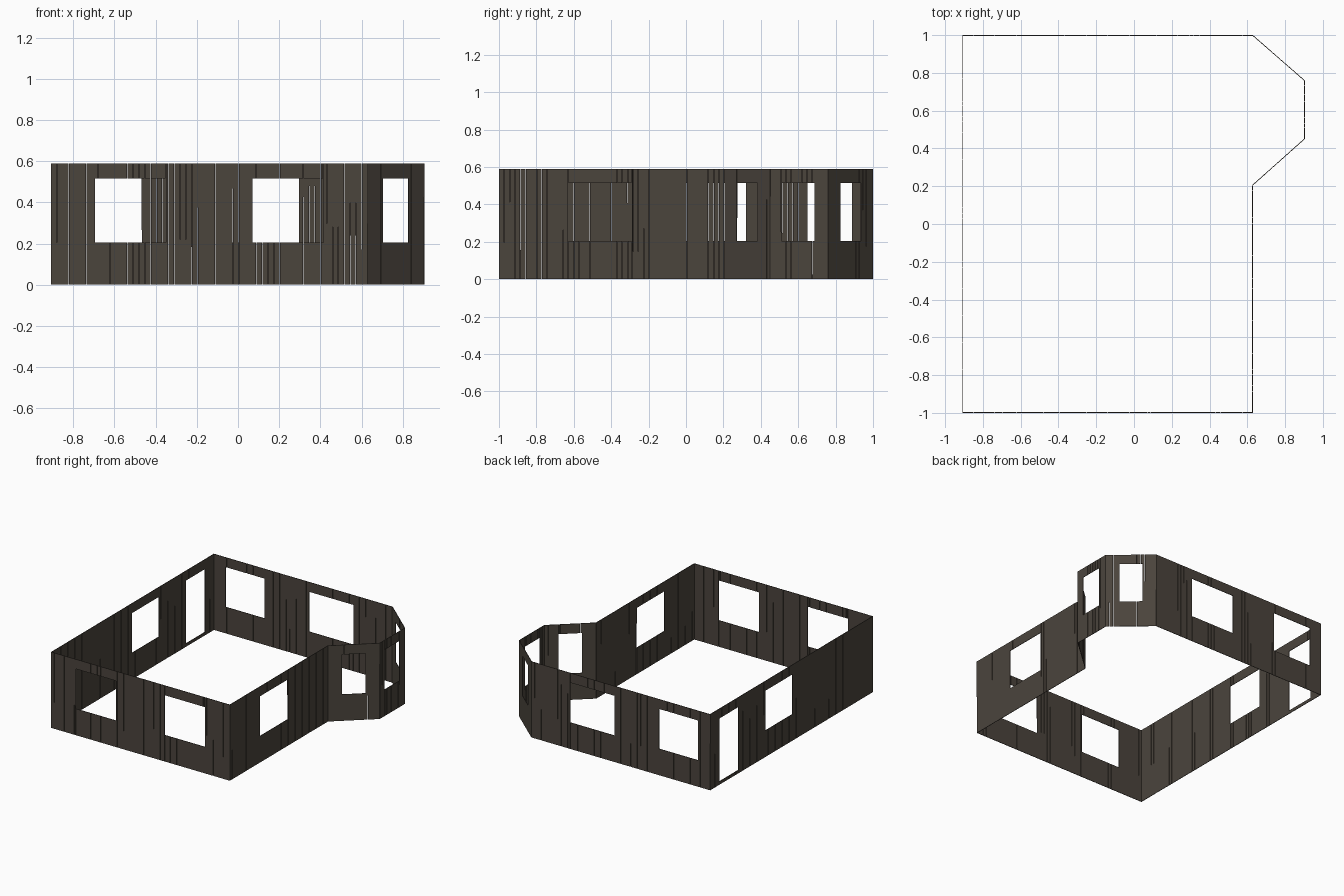
import bpy, bmesh, random
from mathutils import Vector

if "Cube" in bpy.data.objects:
    bpy.data.objects.remove(bpy.data.objects["Cube"])

random.seed(4)
HEIGHT, THICK, PITCH = 0.59, 0.004, 0.0285
SILL, HEAD = 0.205, 0.515

wood = bpy.data.materials.new("dark_weathered_wood")
wood.diffuse_color = (0.07, 0.058, 0.046, 1)
wood.use_nodes = True
wood.node_tree.nodes["Principled BSDF"].inputs["Base Color"].default_value = wood.diffuse_color


def board(bm, start, along, inward, a, b, z0, z1):
    """One thin board between distances a and b along a wall."""
    base = [start + along * a, start + along * b,
            start + along * b + inward * THICK, start + along * a + inward * THICK]
    low = [bm.verts.new((p.x, p.y, z0)) for p in base]
    high = [bm.verts.new((p.x, p.y, z1)) for p in base]
    bm.faces.new(low[::-1])
    bm.faces.new(high)
    for i in range(4):
        j = (i + 1) % 4
        bm.faces.new((low[i], low[j], high[j], high[i]))


def wall(name, p, q, openings):
    """Plank wall from p to q; openings are (from, to, bottom, top) along it."""
    start, end = Vector(p), Vector(q)
    length = (end - start).length
    along = (end - start) / length
    inward = Vector((-along.y, along.x))
    count = round(length / PITCH)
    cuts = {i * length / count for i in range(count + 1)}
    for o in openings:
        cuts = {c for c in cuts if min(abs(c - o[0]), abs(c - o[1])) > 0.006}
        cuts |= {o[0], o[1]}
    cuts = sorted(cuts | {0.0, length})
    bm = bmesh.new()
    for a, b in zip(cuts, cuts[1:]):
        spans = [(0, HEIGHT)]
        for o in openings:
            if o[0] < (a + b) / 2 < o[1]:
                spans = [(0, o[2]), (o[3], HEIGHT)]
        # full columns are butted from two boards at a random height
        if len(spans) == 1:
            z = random.uniform(0.12, 0.48)
            spans = [(0, z), (z, HEIGHT)]
        for z0, z1 in spans:
            gap = random.choice((0.0003, 0.0005, 0.001, 0.0025))
            board(bm, start, along, inward, a + gap / 2, b - gap / 2, z0, z1)
    bmesh.ops.recalc_face_normals(bm, faces=bm.faces)
    me = bpy.data.meshes.new(name)
    bm.to_mesh(me)
    bm.free()
    me.materials.append(wood)
    bpy.context.collection.objects.link(bpy.data.objects.new(name, me))


def window(a, b):
    return (a, b, SILL, HEAD)


# Floor plan, counter-clockwise
L, R, B = -0.908, 0.63, 0.905
Y0, Y1, Y2, Y3 = 0.205, 0.45, 0.76, 1.0
diag = (Vector((B, Y1)) - Vector((R, Y0))).length
diag2 = (Vector((R, Y3)) - Vector((B, Y2))).length

wall("front_wall", (L, -1), (R, -1), [window(-0.695 - L, -0.35 - L), window(0.07 - L, 0.415 - L)])
wall("right_wall", (R, -1), (R, Y0), [window(0.37, 0.71)])
wall("bay_front_wall", (R, Y0), (B, Y1), [window(0.27 * diag, 0.72 * diag)])
wall("bay_centre_wall", (B, Y1), (B, Y2), [window(0.51 - Y1, 0.687 - Y1)])
wall("bay_back_wall", (B, Y2), (R, Y3), [window(0.28 * diag2, 0.73 * diag2)])
wall("back_wall", (R, 1), (L, 1), [window(R - 0.295, R + 0.085), window(R + 0.468, R + 0.805)])
# left wall with a doorway above a low threshold
wall("left_wall", (L, 1), (L, -1), [(1 - 0.887, 1 - 0.65, 0.025, HEAD), window(1 - 0.32, 1.01)])
